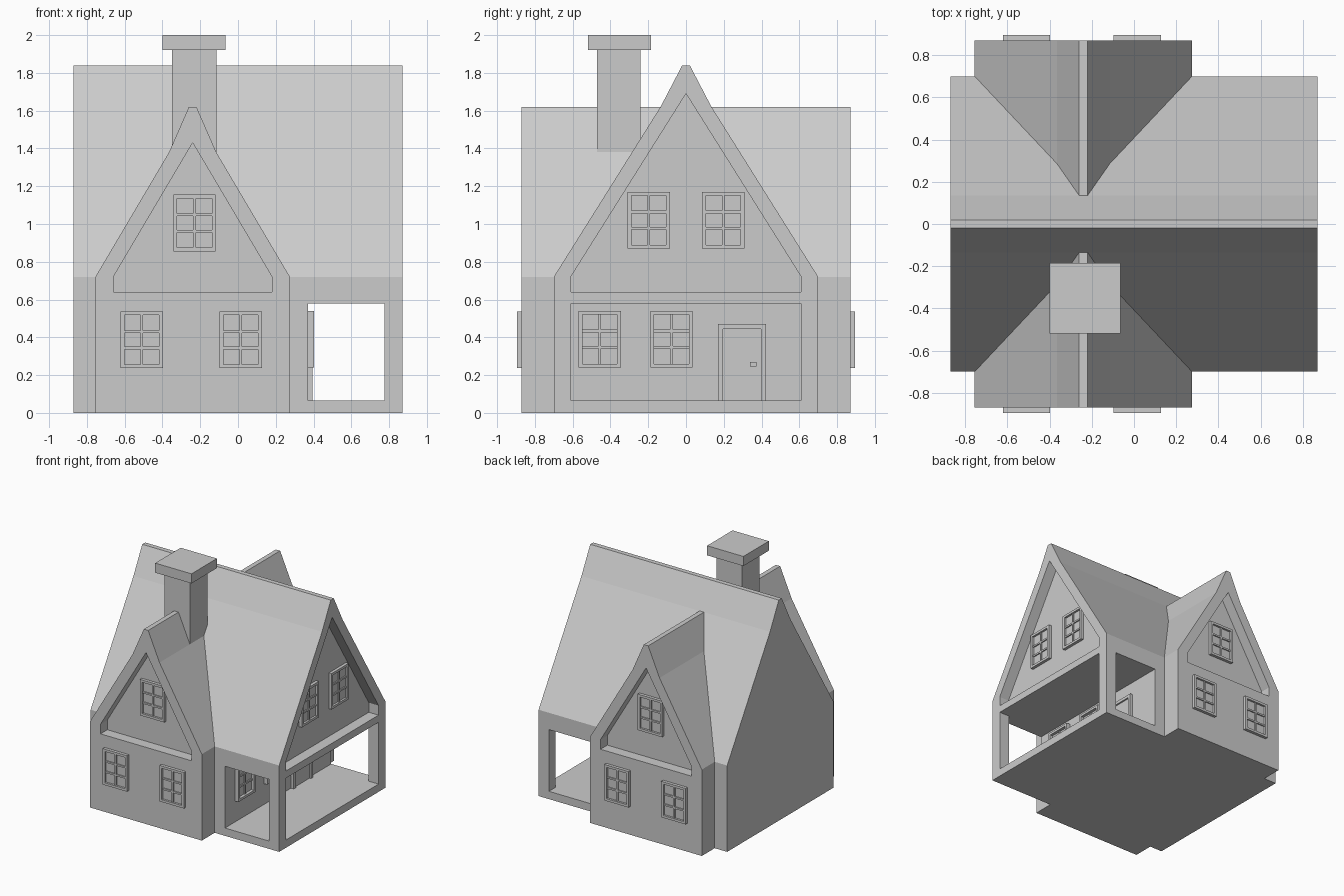
import bpy
import bmesh
from math import pi
from mathutils import Matrix, Vector

if "Cube" in bpy.data.objects:
    bpy.data.objects.remove(bpy.data.objects["Cube"], do_unlink=True)

GREY = (0.6, 0.6, 0.6, 1)
plaster = bpy.data.materials.new("plain_grey")
plaster.use_nodes = True
plaster.diffuse_color = GREY
plaster.node_tree.nodes["Principled BSDF"].inputs["Base Color"].default_value = GREY

DEPTH = 0.87      # half length of both wings
WALL = 0.09       # wall thickness and gable recess
WING_X = -0.24    # centre of the cross wing


def finish(name, bm, matrix=Matrix()):
    bmesh.ops.recalc_face_normals(bm, faces=bm.faces)
    mesh = bpy.data.meshes.new(name)
    bm.to_mesh(mesh)
    bm.free()
    mesh.materials.append(plaster)
    obj = bpy.data.objects.new(name, mesh)
    obj.matrix_world = matrix
    bpy.context.collection.objects.link(obj)
    return obj


def add_box(bm, low, high):
    low, high = Vector(low), Vector(high)
    size = Matrix.Diagonal((*(high - low), 1))
    bmesh.ops.create_cube(bm, size=1, matrix=Matrix.Translation((low + high) / 2) @ size)


def box(name, low, high):
    bm = bmesh.new()
    add_box(bm, low, high)
    return finish(name, bm)


def prism(name, half_profile, y0, y1, matrix=Matrix()):
    """Mirror a half outline (x, z) and extrude it along y."""
    outline = half_profile + [(-x, z) for x, z in reversed(half_profile) if x > 0]
    bm = bmesh.new()
    face = bm.faces.new([bm.verts.new((x, y0, z)) for x, z in outline])
    new = bmesh.ops.extrude_face_region(bm, geom=[face])["geom"]
    bmesh.ops.translate(bm, vec=(0, y1 - y0, 0),
                        verts=[g for g in new if isinstance(g, bmesh.types.BMVert)])
    return finish(name, bm, matrix)


def carve(obj, cutters):
    """Subtract the cutters, bake the result and discard them."""
    for cutter in cutters:
        cutter.hide_render = True
        mod = obj.modifiers.new("cut", "BOOLEAN")
        mod.operation = "DIFFERENCE"
        mod.solver = "EXACT"
        mod.object = cutter
    bpy.context.view_layer.update()
    result = obj.evaluated_get(bpy.context.evaluated_depsgraph_get())
    mesh = bpy.data.meshes.new_from_object(result)
    obj.modifiers.clear()
    obj.data = mesh
    for cutter in cutters:
        bpy.data.objects.remove(cutter, do_unlink=True)


def facing(angle, x=0, y=0, z=0):
    return Matrix.Translation((x, y, z)) @ Matrix.Rotation(angle, 4, "Z")


FRONT, LEFT, BACK = 0, pi / 2, pi

# Main house with a steep roof running along x
main = prism("main_house",
             [(0.70, 0), (0.70, 0.72), (0.135, 1.62), (0.02, 1.84)],
             -DEPTH, DEPTH, facing(LEFT))
carve(main, [
    prism("gable_cutter", [(0.61, 0.64), (0.61, 0.72), (0, 1.69)],
          -DEPTH - 0.1, -DEPTH + WALL, facing(LEFT)),
    box("porch_cutter", (0.37, -0.61, 0.065), (1, 0.61, 0.58)),
    box("porch_end_cutter", (0.37, -1, 0.065), (0.775, 1, 0.58)),
])

# Cross wing with a gable at the front and the back
wing = prism("cross_wing",
             [(0.515, 0), (0.515, 0.72), (0.125, 1.38), (0.02, 1.62)],
             -DEPTH, DEPTH, facing(FRONT, WING_X))
carve(wing, [
    prism("gable_cutter", [(0.42, 0.64), (0.42, 0.72), (0, 1.43)],
          side * (DEPTH - WALL), side * (DEPTH + 0.1), facing(FRONT, WING_X))
    for side in (-1, 1)
])

# Chimney
box("chimney_stack", (-0.35, -0.47, 1.2), (-0.115, -0.24, 1.93))
box("chimney_cap", (-0.40, -0.52, 1.92), (-0.065, -0.185, 2.0))


def window(name, matrix, w=0.112, h=0.15, rim=0.02, out=0.025):
    bm = bmesh.new()
    iw, ih = w - rim, h - rim
    add_box(bm, (-iw, -0.008, -ih), (iw, 0.005, ih))               # panes
    for s in (-1, 1):                                              # outer frame
        add_box(bm, (min(s * iw, s * w), -out, -h), (max(s * iw, s * w), 0.005, h))
        add_box(bm, (-iw, -out, min(s * ih, s * h)), (iw, 0.005, max(s * ih, s * h)))
    bar = 0.007
    add_box(bm, (-bar, -0.018, -ih), (bar, 0, ih))                 # glazing bars
    for z in (-ih / 3, ih / 3):
        add_box(bm, (-iw, -0.018, z - bar), (iw, 0, z + bar))
    return finish(name, bm, matrix)


# Windows on the front and back of the cross wing
for label, angle, side in (("front", FRONT, -1), ("back", BACK, 1)):
    for i, x in enumerate((-0.51, 0.015)):
        window(f"{label}_lower_window_{i + 1}", facing(angle, x, side * DEPTH, 0.387))
    window(f"{label}_gable_window", facing(angle, -0.23, side * (DEPTH - WALL), 1.005))

# Windows in the side gable and on the porch wall
for i, y in enumerate((-0.197, 0.197)):
    window(f"side_gable_window_{i + 1}", facing(LEFT, DEPTH - WALL, y, 1.02))
for i, y in enumerate((-0.457, -0.077)):
    window(f"porch_window_{i + 1}", facing(LEFT, 0.37, y, 0.39), out=0.033)

# Porch door with frame and handle
bm = bmesh.new()
add_box(bm, (-0.1, -0.012, 0), (0.1, 0.005, 0.38))
for s in (-1, 1):
    add_box(bm, (min(s * 0.1, s * 0.127), -0.025, 0), (max(s * 0.1, s * 0.127), 0.005, 0.405))
add_box(bm, (-0.1, -0.025, 0.38), (0.1, 0.005, 0.405))
add_box(bm, (0.043, -0.025, 0.18), (0.075, 0, 0.205))
finish("porch_door", bm, facing(LEFT, 0.37, 0.297, 0.065))
